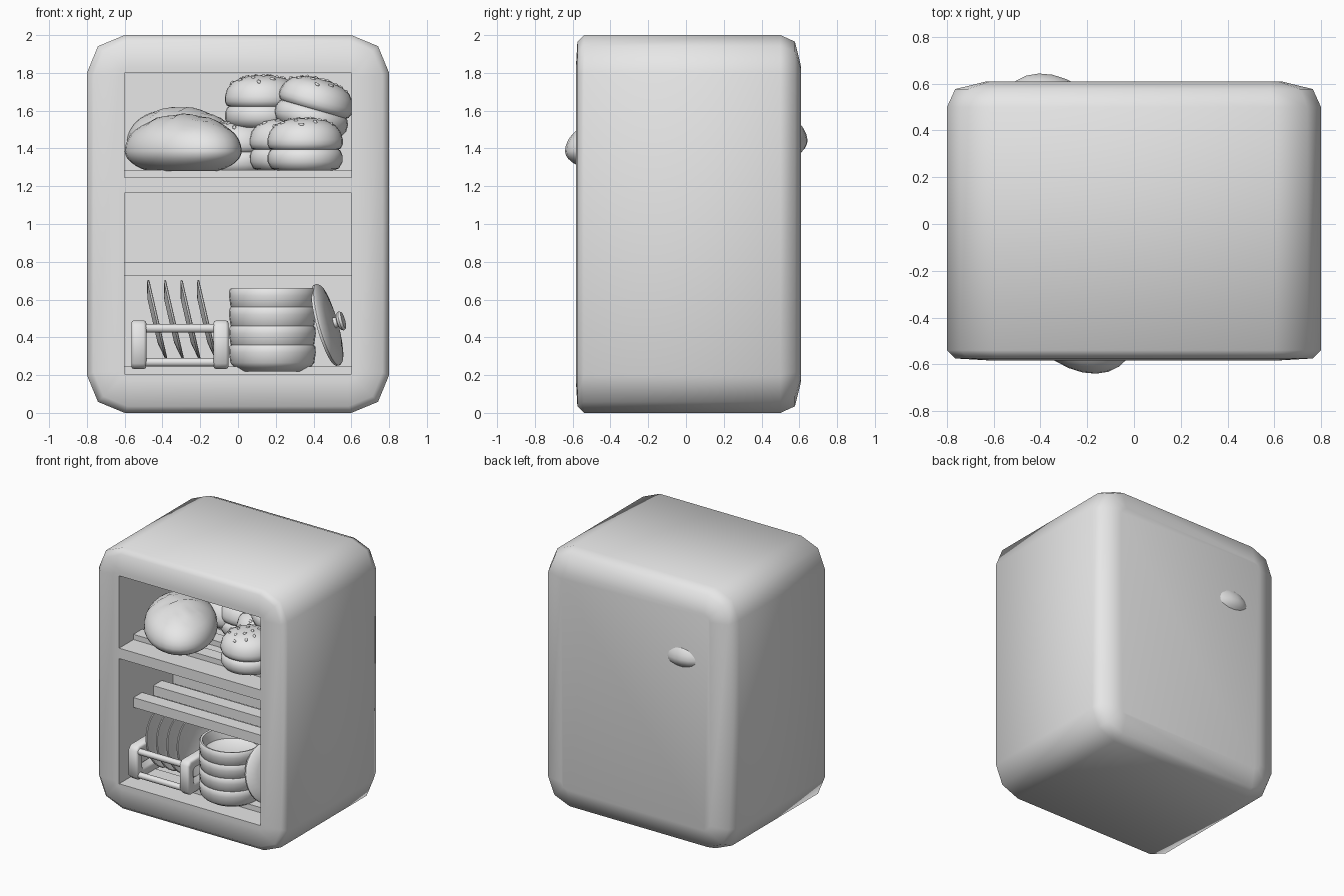
import bpy, bmesh, math, random
from mathutils import Vector, Matrix, Euler

if "Cube" in bpy.data.objects:
    bpy.data.objects.remove(bpy.data.objects["Cube"])

random.seed(4)
grey = bpy.data.materials.new("plain_grey")
grey.diffuse_color = (0.8, 0.8, 0.8, 1)
grey.use_nodes = True
grey.node_tree.nodes["Principled BSDF"].inputs["Base Color"].default_value = grey.diffuse_color


def finish(name, bm, angle=35, loc=(0, 0, 0), rot=(0, 0, 0)):
    bmesh.ops.recalc_face_normals(bm, faces=bm.faces[:])
    me = bpy.data.meshes.new(name)
    bm.to_mesh(me)
    bm.free()
    me.materials.append(grey)
    ob = bpy.data.objects.new(name, me)
    bpy.context.collection.objects.link(ob)
    ob.location, ob.rotation_euler = loc, rot
    bpy.ops.object.select_all(action='DESELECT')
    ob.select_set(True)
    bpy.context.view_layer.objects.active = ob
    if angle:
        bpy.ops.object.shade_smooth_by_angle(angle=math.radians(angle))
    return ob


def add_box(bm, x0, x1, y0, y1, z0, z1):
    m = Matrix.Translation(((x0 + x1) / 2, (y0 + y1) / 2, (z0 + z1) / 2))
    m = m @ Matrix.Diagonal((x1 - x0, y1 - y0, z1 - z0, 1))
    return bmesh.ops.create_cube(bm, size=1, matrix=m)['verts']


def add_lathe(bm, prof, segs=28):
    rings = []
    for r, z in prof:
        if r < 1e-5:
            rings.append([bm.verts.new((0, 0, z))])
        else:
            rings.append([bm.verts.new((r * math.cos(2 * math.pi * i / segs),
                                        r * math.sin(2 * math.pi * i / segs), z)) for i in range(segs)])
    for a, b in zip(rings, rings[1:]):
        for i in range(segs):
            j = (i + 1) % segs
            f = [a[0] if len(a) == 1 else a[i], b[0] if len(b) == 1 else b[i]]
            if len(b) > 1:
                f.append(b[j])
            if len(a) > 1:
                f.append(a[j])
            bm.faces.new(f)


def lathe(name, prof, loc, rot=(0, 0, 0), angle=40):
    bm = bmesh.new()
    add_lathe(bm, prof)
    return finish(name, bm, angle, loc, rot)


# Cabinet shell: rounded rectangles lofted from front to back
def ring(bm, y, inset, r):
    hx, hz = 0.8 - inset, 1.0 - inset
    vs = []
    for k, (sx, sz) in enumerate(((1, 1), (-1, 1), (-1, -1), (1, -1))):
        for s in range(3):
            a = math.radians(90 * k + 45 * s)
            vs.append(bm.verts.new((sx * (hx - r) + r * math.cos(a), y,
                                    1 + sz * (hz - r) + r * math.sin(a))))
    return vs


bm = bmesh.new()
rings = [ring(bm, *p) for p in ((-0.583, 0.17, 0.05), (-0.575, 0.035, 0.18), (-0.54, 0, 0.2),
                                (0.50, 0, 0.2), (0.577, 0.035, 0.18), (0.61, 0.17, 0.05))]
for a, b in zip(rings, rings[1:]):
    for i in range(12):
        j = (i + 1) % 12
        bm.faces.new((a[i], a[j], b[j], b[i]))
bm.faces.new(rings[0])
bm.faces.new(rings[-1])
cabinet = finish("cabinet_shell", bm, None)

# Two open compartments cut from the front
bm = bmesh.new()
add_box(bm, -0.6, 0.6, -1, 0.41, 1.245, 1.8)
add_box(bm, -0.6, 0.6, -1, 0.41, 0.205, 1.165)
cutter = finish("compartment_cutter", bm, None)
mod = cabinet.modifiers.new("compartments", 'BOOLEAN')
mod.operation, mod.solver, mod.object = 'DIFFERENCE', 'EXACT', cutter
bpy.context.view_layer.objects.active = cabinet
bpy.ops.object.modifier_apply(modifier=mod.name)
bpy.data.objects.remove(cutter)
bpy.ops.object.select_all(action='DESELECT')
cabinet.select_set(True)
bpy.context.view_layer.objects.active = cabinet
bpy.ops.object.shade_smooth_by_angle(angle=math.radians(60))

# Slatted shelves
for name, top in (("upper", 1.285), ("middle", 0.8), ("lower", 0.245)):
    bm = bmesh.new()
    for i in range(4):
        y = -0.41 + 0.24 * i
        add_box(bm, -0.605, 0.605, y, y + 0.105, top - 0.075, top)
    finish(name + "_shelf_slats", bm, None)


# Bread loaves with slanted score steps on top
def loaf(name, loc, rot, up, down):
    bm = bmesh.new()
    bmesh.ops.create_uvsphere(bm, u_segments=32, v_segments=20, radius=1)
    for v in bm.verts:
        x, y, z = v.co
        if z > 0.45 and abs(x) < 0.7:
            z -= 0.05 * (((x + 0.35 * y) * 2.2) % 1.0) * min(1, (z - 0.45) * 4)
        v.co = (0.40 * x, 0.257 * y, up * z if z > 0 else down * max(-1, 1.25 * z))
    finish(name, bm, 50, loc, rot)


loaf("front_loaf", (-0.29, -0.28, 1.385), (0, 0, math.radians(-55.6)), 0.20, 0.105)
loaf("back_loaf", (-0.28, 0.285, 1.405), (0, 0.11, math.radians(-55.6)), 0.215, 0.11)

# Seeded buns
BUN = [(0, 0), (0.15, 0), (0.18, 0.012), (0.198, 0.045), (0.198, 0.08), (0.188, 0.105), (0.178, 0.112),
       (0.19, 0.118), (0.2, 0.14), (0.2, 0.165), (0.188, 0.205), (0.16, 0.24), (0.115, 0.263),
       (0.06, 0.275), (0, 0.278)]


def bun(name, loc, rot=(0, 0, 0)):
    bm = bmesh.new()
    add_lathe(bm, BUN)
    for i in range(18):
        r = 0.165 * math.sqrt((i + 0.5) / 18)
        a = i * 2.4
        for (r1, z1), (r2, z2) in zip(BUN[9:], BUN[10:]):
            if r2 <= r <= r1:
                z = z2 + (z1 - z2) * (r - r2) / (r1 - r2)
                n = Vector(((z2 - z1) * math.cos(a), (z2 - z1) * math.sin(a), r1 - r2))
        m = Matrix.Translation((r * math.cos(a), r * math.sin(a), z))
        m = m @ n.to_track_quat('Z', 'Y').to_matrix().to_4x4()
        m = m @ Matrix.Rotation(random.uniform(0, 3.1), 4, 'Z') @ Matrix.Diagonal((0.018, 0.011, 0.009, 1))
        bmesh.ops.create_icosphere(bm, subdivisions=1, radius=1, matrix=m)
    finish(name, bm, 60, loc, rot)


bun("front_bun", (0.355, -0.37, 1.283))
bun("middle_bun", (0.26, -0.04, 1.283))
bun("left_bun", (0.0, 0.12, 1.268))
bun("top_left_bun", (0.13, 0.1, 1.51))
bun("top_right_bun", (0.37, -0.06, 1.50), (0, math.radians(16), 0))

# Stacked bowls
BOWL = [(0, 0), (0.165, 0), (0.205, 0.025), (0.222, 0.045), (0.23, 0.1), (0.228, 0.13), (0.22, 0.14),
        (0.205, 0.137), (0.196, 0.11), (0.19, 0.06), (0.15, 0.035), (0, 0.03)]
for i in range(4):
    lathe("bowl_%d" % (i + 1), BOWL, (0.182, -0.335, 0.22 + 0.1 * i))

# Leaning lid with knob
LID = [(0, -0.005), (0.2, -0.015), (0.222, -0.015), (0.225, 0.0), (0.215, 0.012), (0.14, 0.028), (0.03, 0.038),
       (0.025, 0.055), (0.045, 0.062), (0.052, 0.075), (0.045, 0.088), (0, 0.092)]
axis = Vector((0.95, -0.2, 0.27)).to_track_quat('Z', 'Y').to_euler()
lathe("pot_lid", LID, (0.475, -0.29, 0.467), axis)

# Plates standing in the rack
PLATE = [(0, -0.008), (0.12, -0.008), (0.14, -0.004), (0.212, 0.012), (0.215, 0.02), (0.21, 0.024),
         (0.135, 0.008), (0.12, 0.003), (0, 0.003)]
for i in range(4):
    lathe("plate_%d" % (i + 1), PLATE, (-0.445 + 0.088 * i, -0.28, 0.49),
          (0, math.radians(90 - 13), 0))

# Rack: two rounded end frames joined by bars
Y0, Y1, Z0, Z1, T = -0.53, -0.03, 0.232, 0.49, 0.07
for side, x0 in (("left", -0.565), ("right", -0.13)):
    bm = bmesh.new()
    loops = []
    for x in (x0, x0 + 0.08):
        for d, c in ((0, 0.03), (T, 0.015)):
            a, b, e, f = Y0 + d, Y1 - d, Z0 + d, Z1 - d
            pts = [(a + c, e), (b - c, e), (b, e + c), (b, f - c), (b - c, f), (a + c, f), (a, f - c), (a, e + c)]
            loops.append([bm.verts.new((x, p, q)) for p, q in pts])
    for p, q in ((0, 1), (1, 3), (3, 2), (2, 0)):
        for i in range(8):
            j = (i + 1) % 8
            bm.faces.new((loops[p][i], loops[p][j], loops[q][j], loops[q][i]))
    bmesh.ops.recalc_face_normals(bm, faces=bm.faces[:])
    sharp = [e for e in bm.edges if e.calc_face_angle(0) > 1.2]
    bmesh.ops.bevel(bm, geom=sharp, offset=0.015, segments=2, affect='EDGES', profile=0.5)
    finish("rack_%s_frame" % side, bm, 50)

bm = bmesh.new()
for y in (Y0 + 0.035, Y1 - 0.035):
    for z in (0.268, 0.448):
        m = Matrix.Translation((-0.308, y, z)) @ Matrix.Rotation(math.pi / 2, 4, 'Y')
        bmesh.ops.create_cone(bm, cap_ends=True, segments=12, radius1=0.023, radius2=0.023, depth=0.4, matrix=m)
finish("rack_bars", bm, 40)
